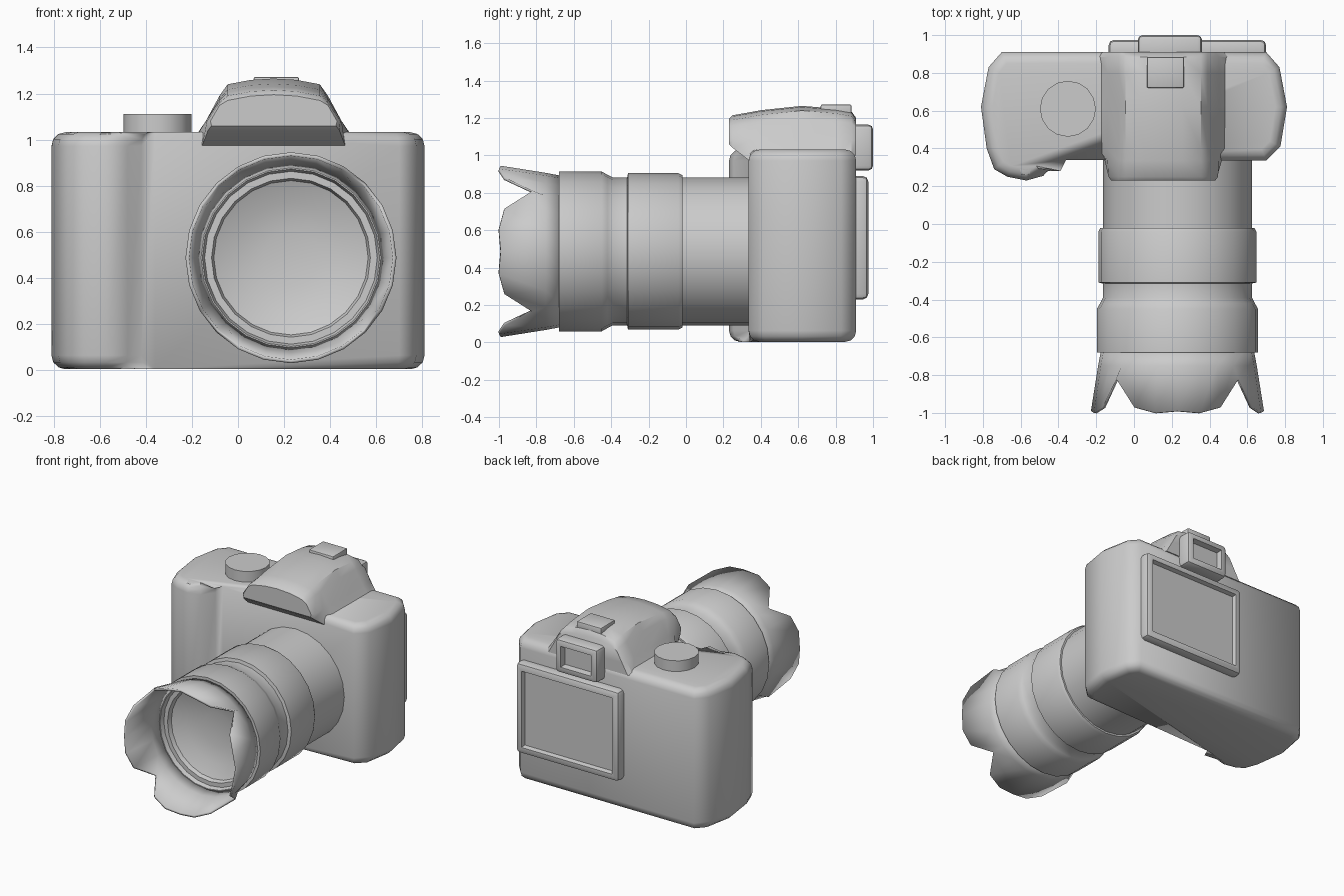
import bpy, bmesh, math
from mathutils import Vector, Matrix

if "Cube" in bpy.data.objects:
    bpy.data.objects.remove(bpy.data.objects["Cube"])

LENS_X, LENS_Z = 0.23, 0.487
HUMP_X = 0.155


def finish(name, bm, angle=40):
    bmesh.ops.remove_doubles(bm, verts=bm.verts, dist=1e-5)
    bmesh.ops.recalc_face_normals(bm, faces=bm.faces)
    me = bpy.data.meshes.new(name)
    bm.to_mesh(me)
    bm.free()
    ob = bpy.data.objects.new(name, me)
    bpy.context.collection.objects.link(ob)
    bpy.ops.object.select_all(action='DESELECT')
    ob.select_set(True)
    bpy.context.view_layer.objects.active = ob
    bpy.ops.object.shade_smooth_by_angle(angle=math.radians(angle))
    return ob


def skin(bm, rows, closed):
    """Bridge rows of points with quads; rings close on themselves if asked."""
    vs = [[bm.verts.new(p) for p in row] for row in rows]
    n = len(vs[0])
    for a, b in zip(vs, vs[1:]):
        for i in range(n if closed else n - 1):
            j = (i + 1) % n
            bm.faces.new((a[i], a[j], b[j], b[i]))
    return vs


def ring(r, y, n):
    """Circle around the lens axis; y may depend on the step index."""
    pts = []
    for i in range(n):
        a = 2 * math.pi * i / n
        pts.append((LENS_X + r * math.cos(a), y(i) if callable(y) else y,
                    LENS_Z + r * math.sin(a)))
    return pts


def bevelled_disc(name, x, y, z0, z1, r, n, bevel):
    bm = bmesh.new()
    bmesh.ops.create_cone(bm, cap_ends=True, segments=n, radius1=r, radius2=r, depth=z1 - z0,
                          matrix=Matrix.Translation((x, y, (z0 + z1) / 2)))
    if bevel:
        edges = [e for e in bm.edges if all(v.co.z > z1 - 1e-4 for v in e.verts)]
        bmesh.ops.bevel(bm, geom=edges, offset=bevel, segments=2, profile=0.5, affect='EDGES')
    return finish(name, bm)


def box(name, lo, hi, bevel, border=0, depth=0):
    """Rounded box, with an optional recessed window in its back (+y) face."""
    bm = bmesh.new()
    lo, hi = Vector(lo), Vector(hi)
    size = hi - lo
    bmesh.ops.create_cube(bm, size=1, matrix=Matrix.Translation((lo + hi) / 2)
                          @ Matrix.Diagonal((*size, 1)))
    bmesh.ops.bevel(bm, geom=bm.edges[:], offset=bevel, segments=2, profile=0.5, affect='EDGES')
    if border:
        bm.normal_update()
        face = max(bm.faces, key=lambda f: f.calc_center_median().y)
        bmesh.ops.inset_region(bm, faces=[face], thickness=border)
        bmesh.ops.inset_region(bm, faces=[face], thickness=0.012)
        bmesh.ops.translate(bm, verts=face.verts[:], vec=(0, -depth, 0))
    return finish(name, bm)


# Body with hand grip: plan outline extruded upward, rims rounded
outline = [(-0.70, 0.91), (-0.77, 0.83), (-0.81, 0.62), (-0.78, 0.40), (-0.74, 0.29),
           (-0.67, 0.25), (-0.57, 0.23), (-0.48, 0.255), (-0.42, 0.34), (-0.36, 0.34),
           (0.70, 0.335), (0.775, 0.41), (0.81, 0.62), (0.77, 0.83), (0.70, 0.91)]
bm = bmesh.new()
vs = skin(bm, [[(x, y, z) for x, y in outline] for z in (0.003, 1.032)], True)
for row in vs:
    bm.faces.new(row)
rims = [e for e in bm.edges if abs(e.verts[0].co.z - e.verts[1].co.z) < 1e-4]
bmesh.ops.bevel(bm, geom=rims, offset=0.06, segments=3, profile=0.5, affect='EDGES')
finish("body", bm, 50)

# Prism housing: half sections mirrored and lofted from front to back
# (y, base half width, base z, shoulder half width, shoulder z, top z)
sections = [(0.23, 0.27, 1.06, 0.275, 1.08, 1.195), (0.25, 0.285, 1.04, 0.29, 1.08, 1.215),
            (0.335, 0.31, 0.975, 0.295, 1.08, 1.23), (0.40, 0.345, 1.0, 0.295, 1.08, 1.242),
            (0.62, 0.35, 1.0, 0.295, 1.08, 1.265), (0.80, 0.35, 1.0, 0.295, 1.08, 1.25),
            (0.885, 0.35, 1.0, 0.295, 1.08, 1.235), (0.91, 0.32, 1.0, 0.275, 1.08, 1.20)]
rows = []
for y, bw, bz, sw, sz, tz in sections:
    half = [(bw, bz), (sw, sz), (0.235, sz + (tz - sz) * 0.6), (0.20, tz - 0.025), (0.10, tz - 0.006)]
    prof = half + [(0, tz)] + [(-x, z) for x, z in reversed(half)]
    rows.append([(HUMP_X + x, y, z) for x, z in prof])
bm = bmesh.new()
vs = skin(bm, rows, True)
bm.faces.new(vs[0])
bm.faces.new(vs[-1])
finish("prism_housing", bm)

# Lens barrel: turned profile (radius, y) from mount to the glass
barrel = [(0.395, 0.36), (0.395, -0.02), (0.408, -0.02), (0.418, -0.04), (0.418, -0.31),
          (0.395, -0.315), (0.395, -0.39), (0.41, -0.42), (0.427, -0.45), (0.427, -0.68),
          (0.385, -0.68), (0.375, -0.65), (0.345, -0.65), (0.335, -0.62), (0.24, -0.58),
          (0.12, -0.56), (0, -0.555)]
bm = bmesh.new()
skin(bm, [ring(r, y, 24) for r, y in barrel], True)
finish("lens_barrel", bm)

# Petal lens hood: four petals with valleys on the diagonals
edge = [-0.99, -1.0, -0.97, -0.82, -0.97, -1.0]
bm = bmesh.new()
skin(bm, [ring(0.405, -0.67, 24), ring(0.42, -0.75, 24),
          ring(0.458, lambda i: edge[i % 6], 24)], True)
hood = finish("lens_hood", bm)
mod = hood.modifiers.new("thickness", 'SOLIDIFY')
mod.thickness = 0.016
mod.offset = -1

# Top controls
bevelled_disc("mode_dial", -0.35, 0.61, 1.0, 1.11, 0.148, 16, 0)
bevelled_disc("shutter_button", -0.575, 0.31, 0.975, 1.03, 0.057, 14, 0.022)
box("accessory_shoe", (0.068, 0.72, 1.20), (0.265, 0.885, 1.272), 0.008)

# Back: eyepiece and screen, both with a recessed window
box("eyepiece", (0.02, 0.86, 0.92), (0.36, 1.0, 1.165), 0.025, 0.03, 0.04)
box("screen", (-0.135, 0.86, 0.23), (0.70, 0.975, 0.89), 0.03, 0.03, 0.03)
